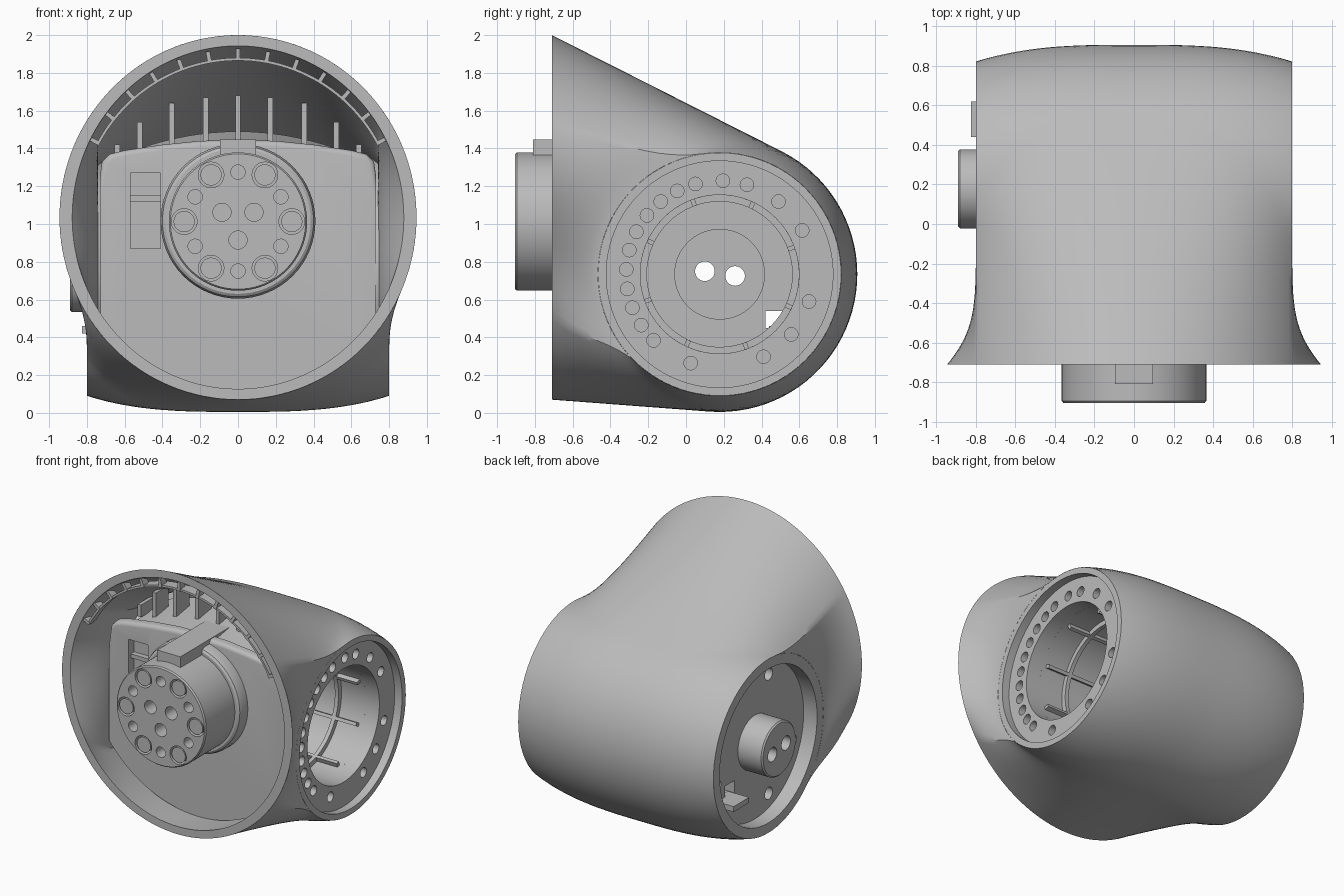
import bpy, bmesh, math
from math import sin, cos, radians, pi
from mathutils import Vector

if "Cube" in bpy.data.objects:
    bpy.data.objects.remove(bpy.data.objects["Cube"])

grey = bpy.data.materials.new("light grey")
grey.use_nodes = True
grey.diffuse_color = (0.5, 0.5, 0.5, 1)
grey.node_tree.nodes["Principled BSDF"].inputs["Base Color"].default_value = (0.5, 0.5, 0.5, 1)

FRONT, ZC = -0.71, 1.035           # plane and centre of the round front opening
CY, CZ, CAP = 0.178, 0.734, 0.80   # axis of the sideways barrel and its half width
AXIS = (CY, CZ)


def finish(name, bm, smooth=True):
    bmesh.ops.remove_doubles(bm, verts=bm.verts, dist=1e-5)
    bmesh.ops.recalc_face_normals(bm, faces=bm.faces)
    mesh = bpy.data.meshes.new(name)
    bm.to_mesh(mesh)
    bm.free()
    ob = bpy.data.objects.new(name, mesh)
    bpy.context.collection.objects.link(ob)
    mesh.materials.append(grey)
    if smooth:
        mesh.shade_smooth()
        mesh.set_sharp_from_angle(angle=radians(32))
    return ob


def skin(bm, rows, close=False):
    """Quads between neighbouring rows of points."""
    vs = [[bm.verts.new(p) for p in row] for row in rows]
    for a, b in zip(vs, vs[1:] + vs[:1] if close else vs[1:]):
        for i in range(len(a) - 1):
            bm.faces.new((a[i], a[i + 1], b[i + 1], b[i]))


def lathe(name, axis, profile, centers, tube=False, seg=64):
    """Turn (position, radius) points about the X or Y axis at each centre."""
    bm = bmesh.new()
    for c, d in centers:
        rings = []
        for a, r in profile:
            pts = []
            for i in range(seg):
                u, v = c + r * cos(2 * pi * i / seg), d + r * sin(2 * pi * i / seg)
                pts.append(bm.verts.new((a, u, v) if axis == "X" else (u, a, v)))
            rings.append(pts)
        for p, q in zip(rings, rings[1:] + rings[:1] if tube else rings[1:]):
            for i in range(seg):
                j = (i + 1) % seg
                bm.faces.new((p[i], p[j], q[j], q[i]))
        if not tube:
            bm.faces.new(rings[0])
            bm.faces.new(rings[-1])
    return finish(name, bm)


def box(name, x, y, z):
    bm = bmesh.new()
    bmesh.ops.create_cube(bm, size=1)
    for v in bm.verts:
        v.co = [lo + (hi - lo) * (k + 0.5) for (lo, hi), k in zip((x, y, z), v.co)]
    return finish(name, bm, False)


def cut(ob, cutter, keep=False):
    mod = ob.modifiers.new("cut", "BOOLEAN")
    mod.object, mod.solver = cutter, "EXACT"
    cutter.hide_render = True
    dg = bpy.context.evaluated_depsgraph_get()
    mesh = bpy.data.meshes.new_from_object(ob.evaluated_get(dg))
    ob.modifiers.clear()
    ob.data = mesh
    mesh.set_sharp_from_angle(angle=radians(32))
    if not keep:
        bpy.data.objects.remove(cutter)


def polar(center, r, degrees):
    return [(center[0] + r * cos(radians(a)), center[1] + r * sin(radians(a))) for a in degrees]


# Housing: barrel blended into the round front opening, outer and inner skin
def housing_skin(bm, rx, rz, inset):
    cap = CAP - inset
    edge = math.acos(cap / rx)

    def radius(x):
        return 0.729 - inset - 0.085 * (abs(x) / cap) ** 3

    def rim(phi):
        return Vector((rx * cos(phi), FRONT, ZC + rz * sin(phi)))

    def start(p, up):
        """Angle where the neck leaves the barrel, later towards the caps."""
        dy, dz = p.y - CY, p.z - CZ
        turn = math.acos(radius(p.x) / math.hypot(dy, dz))
        w = (abs(p.x) / cap) ** 3
        return math.atan2(dz, dy) % (2 * pi) + (radians(18) * w - turn if up else turn - radians(12) * w)

    def barrel(x, t):
        return Vector((x, CY + radius(x) * cos(t), CZ + radius(x) * sin(t)))

    def neck(q, t, p, up, w, n):
        """Concave blend from barrel point q to rim point p."""
        chord = p - q
        along = Vector((chord.x, -sin(t), cos(t))) * (1 if up else -1)
        along = along * Vector((0, chord.y, chord.z)).length
        a = chord.lerp(along, w)
        b = chord.lerp(Vector((0, chord.y, chord.z * 1.6)), w)
        power = max(1.4, 1.4 * chord.length / 0.3)
        row = []
        for k in range(n + 1):
            s = k / n
            v = (q * (2 * s**3 - 3 * s**2 + 1) + a * (s**3 - 2 * s**2 + s)
                 + p * (3 * s**2 - 2 * s**3) + b * (s**3 - s**2))
            v.x = q.x + chord.x * s ** power
            row.append(v)
        return row

    # top and bottom run forward from the barrel, which wraps round the back
    n = 56
    rows = []
    for i in range(n + 1):
        phi = edge + (pi - 2 * edge) * i / n
        top, low = rim(phi), rim(-phi)
        top.x = low.x = max(-cap, min(cap, top.x))
        t0, t1 = start(top, True), start(low, False) - 2 * pi
        w = (abs(top.x) / cap) ** 3
        over = neck(barrel(top.x, t0), t0, top, True, w, 14)
        under = neck(barrel(top.x, t1), t1, low, False, w, 14)
        wrap = [barrel(top.x, t0 + (t1 - t0) * k / 40) for k in range(1, 40)]
        rows.append(over[::-1] + wrap + under)
    skin(bm, rows)
    # flared cheeks from the cap circles to the opening
    corner = rim(edge)
    corner.x = cap
    high = start(corner, True)
    corner.z = 2 * ZC - corner.z
    deep = start(corner, False)
    for side in (1, -1):
        rows = []
        for i in range(33):
            s = i / 16 - 1
            t = deep + (high - deep) * (s + 1) / 2
            row = neck(barrel(cap, t), t, rim(edge * s), s > 0, abs(s) ** 3, 14)
            rows.append([(v.x * side, v.y, v.z) for v in row])
        skin(bm, rows)


bm = bmesh.new()
housing_skin(bm, 0.945, 0.965, 0)
housing_skin(bm, 0.88, 0.91, 0.06)
finish("housing", bm)
bm = bmesh.new()
skin(bm, [[(rx * cos(pi * i / 64), FRONT, ZC + rz * sin(pi * i / 64)) for rx, rz in
           ((0.945, 0.965), (0.878, 0.908))] for i in range(128)], close=True)
finish("front_lip", bm, False)

# Left side opening: rim, drilled flange and ribbed cavity
lathe("left_rim", "X", [(0.80, 0.643), (0.80, 0.60), (0.70, 0.60), (0.70, 0.643)], [AXIS], True, 96)
flange = lathe("left_flange", "X", [(0.74, 0.602), (0.74, 0.42), (0.62, 0.42), (0.62, 0.602)], [AXIS], True, 96)
bolts = [88, 73, 51, 28, -17, -40, -62, -108] + list(range(105, 233, 12))
cut(flange, lathe("bolt_cutter", "X", [(0.66, 0.036), (0.85, 0.036)], polar(AXIS, 0.495, bolts), seg=20))
lathe("cavity_wall", "X", [(0.63, 0.42), (0.63, 0.45), (-0.6, 0.45), (-0.6, 0.42)], [AXIS], True)
for x in (0.40, 0.10, -0.2):
    lathe("cavity_ring", "X", [(x, 0.43), (x, 0.385), (x + 0.03, 0.385), (x + 0.03, 0.43)], [AXIS], True)
for a in range(0, 360, 45):
    rib = box("cavity_rib", (-0.6, 0.6), (0.385, 0.43), (-0.012, 0.012))
    rib.rotation_euler.x = radians(a + 20)
    rib.location = (0, CY, CZ)

# Right side: recess with a floor and a hollow hub
lathe("right_rim", "X", [(-0.80, 0.643), (-0.80, 0.57), (-0.6, 0.57), (-0.6, 0.58), (-0.72, 0.6)], [AXIS], True, 96)
floor = lathe("right_floor", "X", [(-0.69, 0.575), (-0.60, 0.575)], [AXIS], seg=96)
hub = lathe("right_hub", "X", [(-0.89, 0.17), (-0.89, 0.19), (-0.88, 0.20), (-0.65, 0.20)], [AXIS])
inner_hub = lathe("inner_hub", "X", [(-0.62, 0.24), (-0.5, 0.24)], [AXIS])
wires = lathe("wire_cutter", "X", [(-1, 0.052), (-0.3, 0.052)], [(0.10, 0.75), (0.26, 0.725)], seg=28)
for part in (floor, hub, inner_hub):
    cut(part, wires, True)
bpy.data.objects.remove(wires)
cut(floor, lathe("screw_cutter", "X", [(-0.8, 0.045), (-0.63, 0.045)],
                 polar(AXIS, 0.47, (20, 65, 110, 200, 250, 340)), seg=20))
cut(floor, box("gap_cutter", (-0.8, -0.4), (0.42, 0.53), (0.45, 0.54)))
box("right_tab", (-0.825, -0.65), (0.44, 0.62), (0.42, 0.46))

# Front bulkhead with a pocket window
arc = [(0.91 * cos(a), ZC + 0.925 * sin(a)) for a in
       (radians(-143 + 106 * i / 40) for i in range(41))]
crown = [(0.73, 1.26), (0.72, 1.33), (0.68, 1.37), (0.6, 1.39), (0.4, 1.42), (0.2, 1.44)]
outline = arc + crown + [(0, 1.445)] + [(-x, z) for x, z in reversed(crown)]
bm = bmesh.new()
plate = bm.faces.new([bm.verts.new((x, -0.47, z)) for x, z in outline])
ext = bmesh.ops.extrude_face_region(bm, geom=[plate])
bmesh.ops.translate(bm, vec=(0, 0.065, 0), verts=[v for v in ext["geom"] if isinstance(v, bmesh.types.BMVert)])
front_edges = [e for e in bm.edges if all(v.co.y < -0.46 and v.co.z > 1.2 for v in e.verts)]
bmesh.ops.bevel(bm, geom=front_edges, offset=0.03, segments=4, affect="EDGES", profile=0.5)
bulkhead = finish("front_bulkhead", bm)
cut(bulkhead, box("window_cutter", (-0.57, -0.41), (-0.6, -0.2), (0.87, 1.27)))
box("window_back", (-0.585, -0.4), (-0.40, -0.39), (0.85, 1.29))
box("window_shelf", (-0.575, -0.4), (-0.44, -0.395), (1.12, 1.15))

# Arched shelf, stiffening ribs and the toothed band under the top of the opening
bm = bmesh.new()
skin(bm, [[(x, -0.42, z - 0.07), (x, 0.02, z)] for x, z in
          ((0.65 * k / 10, 1.49 - 0.14 * (k / 10) ** 2) for k in range(-10, 11))])
finish("upper_shelf", bm)
for x, top in ((0, 1.68), (0.17, 1.67), (0.35, 1.64), (0.52, 1.54), (0.64, 1.42)):
    for s in ((1, -1) if x else (1,)):
        box("shelf_rib", (s * x - 0.014, s * x + 0.014), (-0.24, -0.09), (1.33, top))
bm = bmesh.new()
skin(bm, [[(r * cos(a), y, ZC + r * sin(a)) for r, y in
           ((0.845, -0.69), (0.845, -0.61), (0.83, -0.61), (0.83, -0.69), (0.845, -0.69))]
          for a in (radians(28 + 124 * i / 48) for i in range(49))])
finish("toothed_band", bm)
for i in range(13):
    a = 28 + 124 * i / 12
    tooth = box("band_tooth", (0.83, 0.893), (-0.695, -0.635), (-0.011, 0.011))
    tooth.rotation_euler.y = -radians(a)
    tooth.location.z = ZC

# Front connector knob with sockets and pins
KNOB = (0, 1.013)
lathe("knob_collar", "Y", [(-0.46, 0.41), (-0.52, 0.41), (-0.55, 0.4), (-0.56, 0.385)], [(0, 1.015)])
knob = lathe("knob", "Y", [(-0.45, 0.366), (-0.895, 0.366), (-0.905, 0.358)], [KNOB], seg=96)
pins = polar(KNOB, 0.285, range(0, 360, 60))
cut(knob, lathe("pin_cutter", "Y", [(-1, 0.068), (-0.8, 0.068)], pins, seg=28))
lathe("knob_pins", "Y", [(-0.78, 0.056), (-0.9, 0.056)], pins, seg=28)
cut(knob, lathe("socket_cutter", "Y", [(-1, 0.038), (-0.7, 0.038)],
                polar(KNOB, 0.262, range(30, 360, 60)), seg=24))
cut(knob, lathe("contact_cutter", "Y", [(-1, 0.048), (-0.7, 0.048)],
                polar(KNOB, 0.098, (30, 150, 270)), seg=24))
box("knob_key", (-0.095, 0.095), (-0.81, -0.2), (1.35, 1.447))
